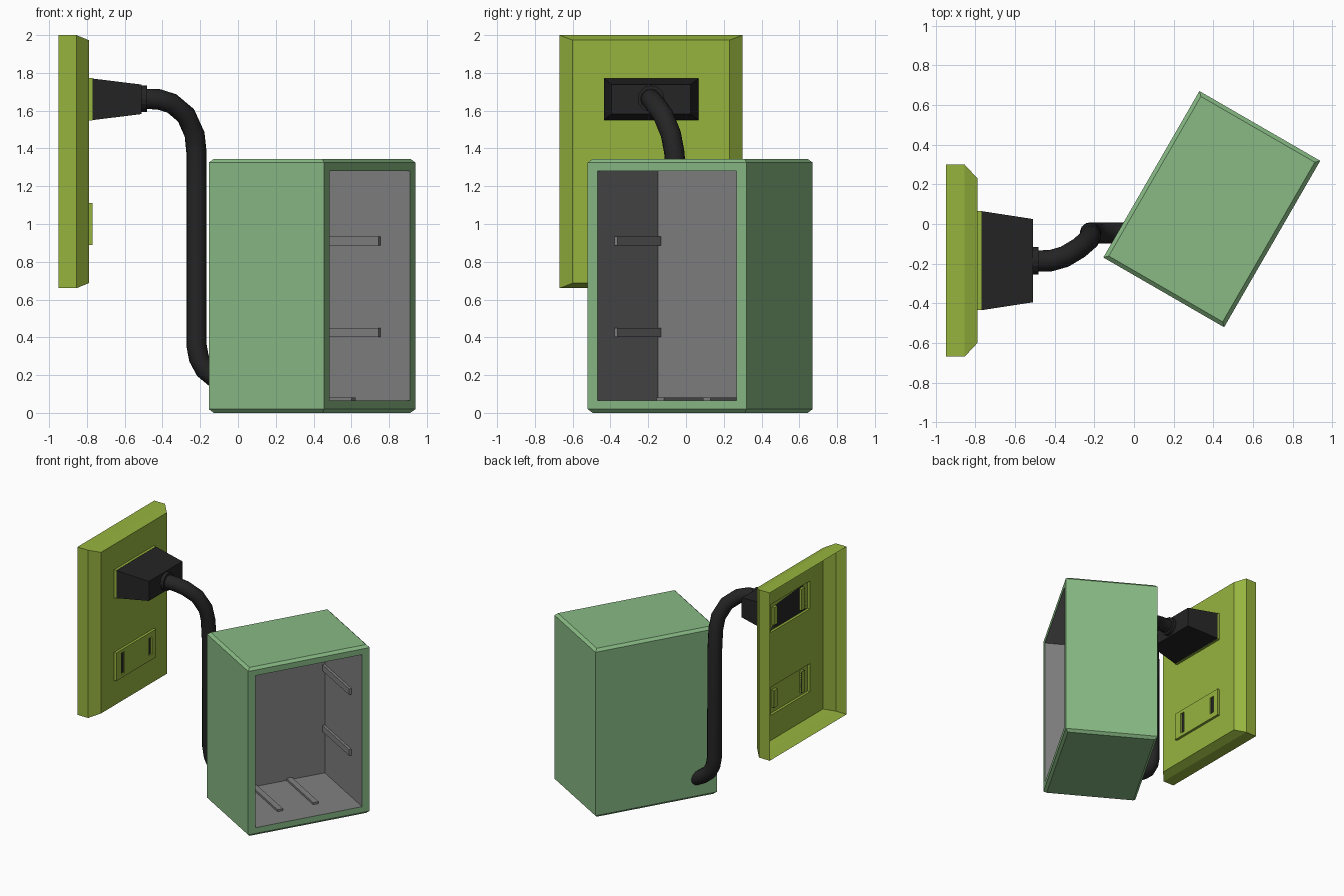
import bpy, bmesh
from math import radians
from mathutils import Matrix, Vector

cube = bpy.data.objects.get("Cube")
if cube:
    bpy.data.objects.remove(cube)


def material(name, rgb):
    m = bpy.data.materials.new(name)
    m.use_nodes = True
    m.diffuse_color = (*rgb, 1)
    m.node_tree.nodes["Principled BSDF"].inputs["Base Color"].default_value = (*rgb, 1)
    return m


OLIVE = material("olive green", (0.305, 0.456, 0.048))
GREEN = material("soft green", (0.246, 0.491, 0.231))
GREY = material("mid grey", (0.216, 0.216, 0.216))
BLACK = material("soft black", (0.018, 0.018, 0.018))


def finish(name, bm, mats, matrix=Matrix()):
    mesh = bpy.data.meshes.new(name)
    bm.to_mesh(mesh)
    bm.free()
    for m in mats:
        mesh.materials.append(m)
    ob = bpy.data.objects.new(name, mesh)
    ob.matrix_world = matrix
    bpy.context.collection.objects.link(ob)
    return ob


def block(name, lo, hi, mat, matrix=Matrix()):
    bm = bmesh.new()
    bmesh.ops.create_cube(bm, size=1)
    for v in bm.verts:
        v.co = [a if c < 0 else b for a, b, c in zip(lo, hi, v.co)]
    return finish(name, bm, [mat], matrix)


def ring(bm, x, hy, hz, cy, cz):
    """Rectangle of vertices facing along x."""
    return [bm.verts.new((x, cy + a * hy, cz + b * hz))
            for a, b in ((-1, -1), (1, -1), (1, 1), (-1, 1))]


def bridge(bm, a, b):
    for i in range(4):
        j = (i + 1) % 4
        bm.faces.new((a[i], a[j], b[j], b[i]))


PY, PZ = -0.185, 1.33           # wall plate centre
OUTLETS = (1.0, 1.66)           # outlet heights
SLOTS = ((-0.35, 0.085), (-0.005, 0.07))   # slot y, half height

# Wall plate: open-backed bevelled shell with raised outlets and slot pockets
bm = bmesh.new()
rim = ring(bm, -0.95, 0.485, 0.67, PY, PZ)
shoulder = ring(bm, -0.855, 0.485, 0.67, PY, PZ)
bridge(bm, rim, shoulder)
front = ring(bm, -0.79, 0.415, 0.643, PY, PZ)
bridge(bm, shoulder, front)
ys = [PY - 0.415, PY - 0.25, PY + 0.25, PY + 0.415]
zs = [PZ - 0.643, PZ + 0.643]
for y, h in SLOTS:
    ys += [y - 0.02, y + 0.02]
for z in OUTLETS:
    zs += [z - 0.112, z + 0.112]
    for y, h in SLOTS:
        zs += [z - h, z + h]
ys.sort()
zs.sort()
grid = [[bm.verts.new((-0.79, y, z)) for z in zs] for y in ys]
cells = [bm.faces.new((grid[i][j], grid[i + 1][j], grid[i + 1][j + 1], grid[i][j + 1]))
         for i in range(len(ys) - 1) for j in range(len(zs) - 1)]


def in_outlet(c):
    return abs(c.y - PY) < 0.25 and any(abs(c.z - z) < 0.112 for z in OUTLETS)


def in_slot(c):
    return any(abs(c.y - y) < 0.02 and abs(c.z - z) < h
               for y, h in SLOTS for z in OUTLETS)


def push(faces, dx):
    out = bmesh.ops.extrude_face_region(bm, geom=faces)["geom"]
    bmesh.ops.delete(bm, geom=faces, context="FACES")
    for v in out:
        if isinstance(v, bmesh.types.BMVert):
            v.co.x += dx
    return [f for f in out if isinstance(f, bmesh.types.BMFace)]


raised = push([f for f in cells if in_outlet(f.calc_center_median())], 0.02)
push([f for f in raised if in_slot(f.calc_center_median())], -0.02)
bmesh.ops.remove_doubles(bm, verts=bm.verts, dist=0.0001)
bmesh.ops.dissolve_limit(bm, angle_limit=radians(1), verts=bm.verts, edges=bm.edges)
bmesh.ops.recalc_face_normals(bm, faces=bm.faces)
finish("wall_plate", bm, [OLIVE])

# Dark slot floors of the free outlet
for i, (y, h) in enumerate(SLOTS):
    block(f"slot_{i + 1}", (-0.789, y - 0.02, OUTLETS[0] - h),
          (-0.782, y + 0.02, OUTLETS[0] + h), BLACK)

# Plug: tapered body
bm = bmesh.new()
base = ring(bm, -0.77, 0.25, 0.11, PY, OUTLETS[1])
tip = ring(bm, -0.51, 0.21, 0.078, PY, OUTLETS[1])
bridge(bm, base, tip)
bm.faces.new(base[::-1])
bm.faces.new(tip)
bmesh.ops.recalc_face_normals(bm, faces=bm.faces)
finish("plug_body", bm, [BLACK])

# Strain relief collar
bm = bmesh.new()
bmesh.ops.create_cone(bm, cap_ends=True, segments=16, radius1=0.07, radius2=0.07, depth=0.035)
finish("plug_collar", bm, [BLACK],
       Matrix.Translation((-0.5, PY, 1.663)) @ Matrix.Rotation(radians(90), 4, "Y"))

# Cord
path = [(-0.51, -0.188, 1.663), (-0.42, -0.185, 1.66), (-0.35, -0.165, 1.638),
        (-0.275, -0.12, 1.575), (-0.23, -0.08, 1.475), (-0.22, -0.062, 1.38),
        (-0.22, -0.048, 1.2), (-0.22, -0.045, 0.36), (-0.207, -0.045, 0.29),
        (-0.175, -0.045, 0.23), (-0.12, -0.045, 0.185), (-0.05, -0.045, 0.15)]
curve = bpy.data.curves.new("cord", "CURVE")
curve.dimensions = "3D"
curve.bevel_depth = 0.054
curve.bevel_resolution = 4
curve.use_fill_caps = True
spline = curve.splines.new("POLY")
spline.points.add(len(path) - 1)
for p, co in zip(spline.points, path):
    p.co = (*co, 1)
curve.materials.append(BLACK)
cord = bpy.data.objects.new("cord", curve)
bpy.context.collection.objects.link(cord)
bpy.ops.object.select_all(action="DESELECT")
cord.select_set(True)
bpy.context.view_layer.objects.active = cord
bpy.ops.object.convert(target="MESH")
bpy.ops.object.shade_smooth_by_angle(angle=radians(40))

# Case: turned box, chamfered top and bottom, hollowed from its open side
TURN = Matrix.Translation((0.3925, 0.075, 0)) @ Matrix.Rotation(radians(-30), 4, "Z")
HX, HY, TOP, CH = 0.352, 0.485, 1.345, 0.02
BACK, IN_Y, IN_LO, IN_HI = -0.288, 0.425, 0.066, 1.28
bm = bmesh.new()
loops = []
for z, d in ((0, CH), (CH, 0), (TOP - CH, 0), (TOP, CH)):
    loops.append([bm.verts.new((a * (HX - d), b * (HY - d), z))
                  for a, b in ((-1, -1), (1, -1), (1, 1), (-1, 1))])
for a, b in zip(loops, loops[1:]):
    bridge(bm, a, b)
bm.faces.new(loops[0][::-1])
bm.faces.new(loops[-1])
bm.normal_update()
mouth = max(bm.faces, key=lambda f: f.calc_center_median().x)
bmesh.ops.inset_region(bm, faces=[mouth], thickness=0.045)
for v in mouth.verts:
    v.co = (HX, IN_Y if v.co.y > 0 else -IN_Y, IN_HI if v.co.z > 0.6 else IN_LO)
inner = bmesh.ops.extrude_discrete_faces(bm, faces=[mouth])["faces"][0]
bmesh.ops.translate(bm, verts=inner.verts, vec=Vector((BACK - HX, 0, 0)))
inner.material_index = 1
for e in inner.edges:
    for f in e.link_faces:
        f.material_index = 1
finish("case", bm, [GREEN, GREY], TURN)

# Guide rails inside: two on each side wall, two on the floor
END, P = 0.172, 0.02
for i, z in enumerate((0.425, 0.91)):
    block(f"left_rail_{i + 1}", (BACK, IN_Y - P, z - 0.024), (END, IN_Y, z + 0.024), GREY, TURN)
    block(f"right_rail_{i + 1}", (BACK, -IN_Y, z - 0.024), (END, P - IN_Y, z + 0.024), GREY, TURN)
for i, y in enumerate((-0.145, 0.14)):
    block(f"floor_rail_{i + 1}", (BACK, y - 0.022, IN_LO), (END, y + 0.022, IN_LO + 0.016), GREY, TURN)
